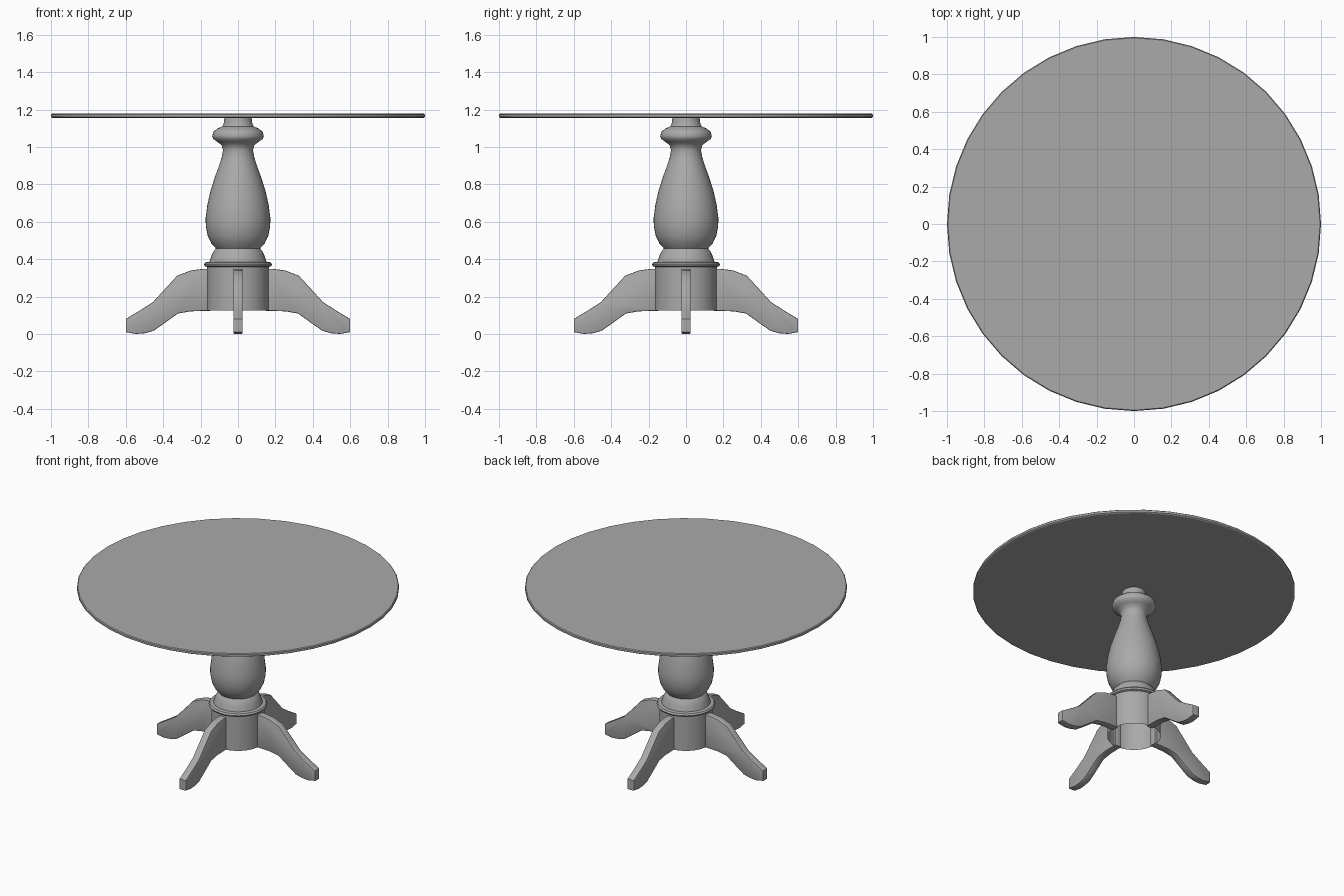
import bpy, bmesh, math
from mathutils import Matrix

if "Cube" in bpy.data.objects:
    bpy.data.objects.remove(bpy.data.objects["Cube"], do_unlink=True)

grey = bpy.data.materials.new("plain grey")
grey.use_nodes = True
colour = (0.4, 0.4, 0.4, 1)
grey.diffuse_color = colour
grey.node_tree.nodes["Principled BSDF"].inputs["Base Color"].default_value = colour


def finish(name, bm, angle):
    bmesh.ops.recalc_face_normals(bm, faces=bm.faces)
    mesh = bpy.data.meshes.new(name)
    bm.to_mesh(mesh)
    bm.free()
    obj = bpy.data.objects.new(name, mesh)
    bpy.context.collection.objects.link(obj)
    mesh.materials.append(grey)
    bpy.ops.object.select_all(action="DESELECT")
    obj.select_set(True)
    bpy.context.view_layer.objects.active = obj
    bpy.ops.object.shade_smooth_by_angle(angle=math.radians(angle))
    return obj


def lathe(name, profile, sides, angle):
    bm = bmesh.new()
    verts = [bm.verts.new((r, 0, z)) for r, z in profile]
    edges = [bm.edges.new(pair) for pair in zip(verts, verts[1:])]
    bmesh.ops.spin(bm, geom=verts + edges, cent=(0, 0, 0), axis=(0, 0, 1),
                   angle=math.tau, steps=sides, use_merge=True)
    bmesh.ops.remove_doubles(bm, verts=bm.verts, dist=0.0005)
    return finish(name, bm, angle)


# Round top with a softened rim
lathe("table_top", [(0, 1.155), (0.992, 1.155), (1, 1.16), (1, 1.173),
                    (0.995, 1.178), (0, 1.178)], 40, 30)

# Turned column, open underneath
column = [(0.073, 1.156), (0.075, 1.13), (0.083, 1.11), (0.112, 1.098),
          (0.132, 1.08), (0.138, 1.058), (0.132, 1.042), (0.11, 1.027),
          (0.088, 1.01), (0.08, 0.985), (0.087, 0.945), (0.103, 0.895),
          (0.125, 0.835), (0.147, 0.765), (0.164, 0.69), (0.173, 0.62),
          (0.172, 0.575), (0.162, 0.525), (0.143, 0.485), (0.118, 0.457),
          (0.131, 0.442), (0.143, 0.415), (0.152, 0.386), (0.175, 0.383),
          (0.182, 0.373), (0.178, 0.363), (0.166, 0.358), (0.166, 0.125)]
lathe("column", column, 40, 40)

# Four curved feet cut from flat board, with eased edges
outline = [(0.15, 0.35), (0.19, 0.35), (0.255, 0.341), (0.326, 0.313),
           (0.39, 0.243), (0.453, 0.174), (0.52, 0.13), (0.6, 0.082),
           (0.6, 0.012), (0.545, 0.002), (0.5, 0.006), (0.453, 0.018),
           (0.39, 0.062), (0.322, 0.111), (0.255, 0.123), (0.15, 0.126)]
for i, side in enumerate(["left", "back", "right", "front"]):
    bm = bmesh.new()
    board = bm.faces.new([bm.verts.new((x, -0.025, z)) for x, z in outline])
    extruded = bmesh.ops.extrude_face_region(bm, geom=[board])["geom"]
    moved = [v for v in extruded if isinstance(v, bmesh.types.BMVert)]
    bmesh.ops.translate(bm, verts=moved, vec=(0, 0.05, 0))
    bmesh.ops.recalc_face_normals(bm, faces=bm.faces)
    rims = [e for e in bm.edges if abs(e.verts[0].co.y - e.verts[1].co.y) < 0.001]
    bmesh.ops.bevel(bm, geom=rims, offset=0.006, segments=2, profile=0.5,
                    affect="EDGES")
    low = min(v.co.z for v in bm.verts)
    bmesh.ops.translate(bm, verts=bm.verts, vec=(0, 0, -low))
    bm.transform(Matrix.Rotation(i * math.pi / 2, 4, "Z"))
    finish(side + "_leg", bm, 35)
